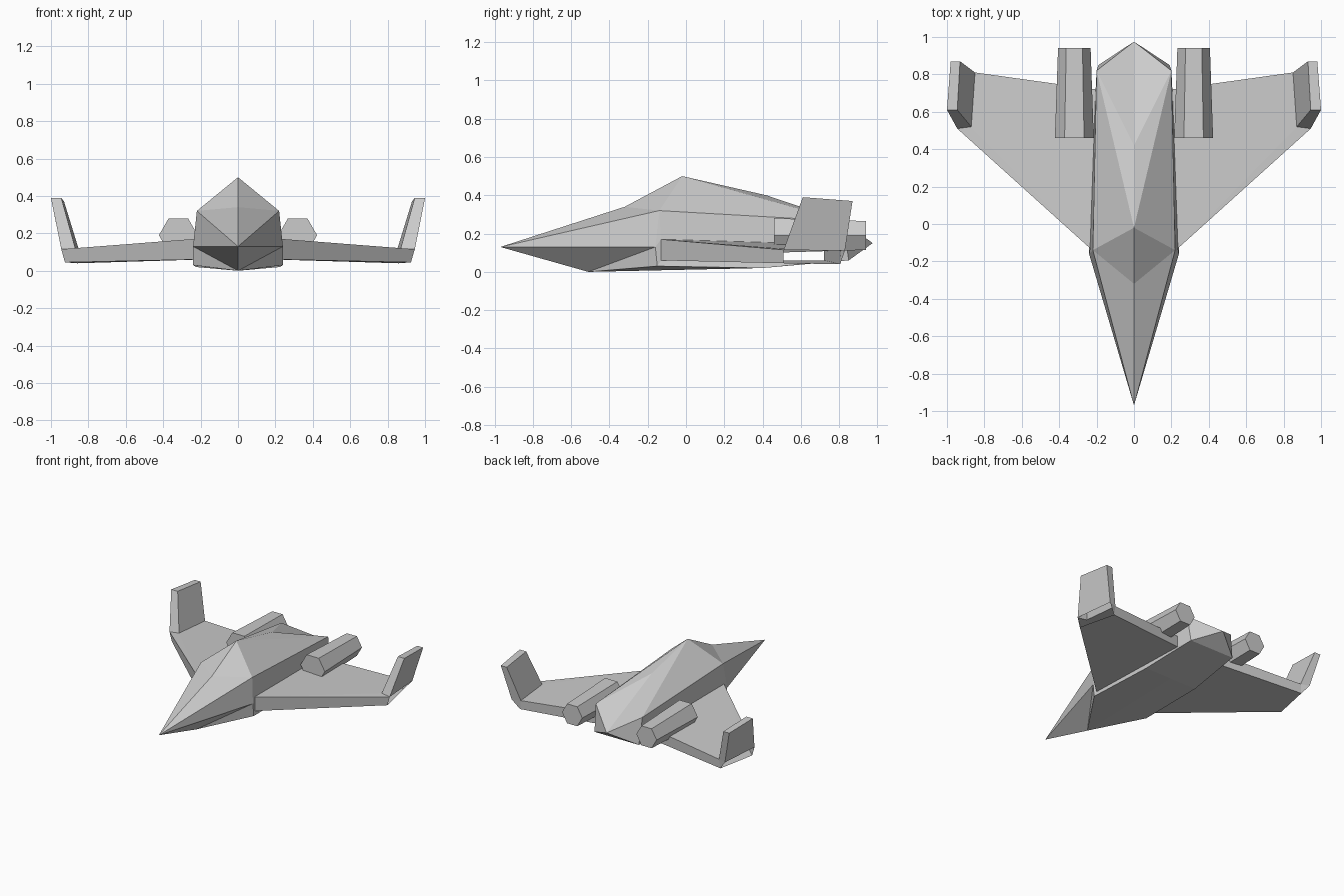
import bpy, bmesh
from math import cos, sin, tau

cube = bpy.data.objects.get("Cube")
if cube:
    bpy.data.objects.remove(cube, do_unlink=True)

GREY = (0.6, 0.6, 0.6, 1.0)
grey = bpy.data.materials.new("hull grey")
grey.use_nodes = True
grey.diffuse_color = GREY
grey.node_tree.nodes["Principled BSDF"].inputs["Base Color"].default_value = GREY


def mirrored_part(name, points, faces):
    """Build the +x half from named corners (first face looks up) and mirror it."""
    bm = bmesh.new()
    used = {key for face in faces for key in face.split()}
    verts = {key: bm.verts.new(co) for key, co in points.items() if key in used}
    made = [bm.faces.new([verts[key] for key in face.split()]) for face in faces]
    bmesh.ops.recalc_face_normals(bm, faces=made)
    made[0].normal_update()
    if made[0].normal.z < 0:
        bmesh.ops.reverse_faces(bm, faces=made)
    mesh = bpy.data.meshes.new(name)
    bm.to_mesh(mesh)
    bm.free()
    mesh.materials.append(grey)
    obj = bpy.data.objects.new(name, mesh)
    bpy.context.collection.objects.link(obj)
    mirror = obj.modifiers.new("mirror", "MIRROR")
    mirror.use_clip = True
    mirror.merge_threshold = 0.001
    return obj


# Wing root corners, shared by the fuselage opening and the wing
root = {
    "root_front_top": (0.235, -0.13, 0.17),
    "root_front_low": (0.235, -0.13, 0.06),
    "root_back_top": (0.205, 0.72, 0.145),
    "root_back_low": (0.205, 0.72, 0.06),
}

# Fuselage: faceted dart with a raised peak, open where the wings join
fuselage = root | {
    "nose": (0, -0.97, 0.13),
    "brow": (0, -0.32, 0.34),
    "peak": (0, -0.02, 0.5),
    "spine": (0, 0.42, 0.4),
    "tail": (0, 0.975, 0.15),
    "tail_keel": (0, 0.85, 0.06),
    "keel_front": (0, -0.51, 0),
    "keel_back": (0, 0.4, 0.02),
    "shoulder": (0.22, -0.14, 0.32),
    "chine": (0.24, -0.16, 0.13),
    "belly_front": (0.24, -0.15, 0.03),
    "belly_back": (0.225, 0.4, 0.02),
    "tail_top": (0.2, 0.82, 0.265),
    "tail_low": (0.19, 0.85, 0.06),
}
mirrored_part("fuselage", fuselage, [
    "peak shoulder tail_top",
    "brow shoulder peak",
    "nose shoulder brow",
    "nose chine shoulder",
    "peak tail_top spine",
    "spine tail_top tail",
    "tail tail_top tail_low",
    "tail tail_low tail_keel",
    "nose keel_front chine",
    "keel_front belly_front chine",
    "keel_front keel_back belly_back belly_front",
    "keel_back tail_keel tail_low belly_back",
    "shoulder chine root_front_top",
    "chine belly_front root_front_low root_front_top",
    "shoulder root_front_top root_back_top tail_top",
    "belly_front belly_back root_back_low root_front_low",
    "belly_back tail_low root_back_low",
    "root_back_top root_back_low tail_low tail_top",
])

# Wing tip corners, shared by the wing and the winglet
tip = {
    "outer_front": (0.945, 0.51, 0.115),
    "inner_front": (0.87, 0.52, 0.12),
    "inner_back": (0.85, 0.81, 0.11),
    "outer_back": (0.915, 0.83, 0.11),
}

# Swept wings, open at the tip below the winglet
wing = root | tip | {
    "low_front": (0.925, 0.51, 0.045),
    "low_back": (0.86, 0.805, 0.04),
}
mirrored_part("wings", wing, [
    "root_front_top inner_front inner_back root_back_top",
    "root_front_top outer_front inner_front",
    "root_front_top root_front_low low_front outer_front",
    "root_front_low root_back_low low_back low_front",
    "root_back_top inner_back low_back root_back_low",
    "inner_back outer_back low_back",
])

# Winglets, leaning outward and back
winglet = tip | {
    "top_outer_front": (1, 0.61, 0.39),
    "top_inner_front": (0.945, 0.61, 0.39),
    "top_inner_back": (0.93, 0.87, 0.37),
    "top_outer_back": (0.98, 0.87, 0.37),
}
corners = ["outer_front", "inner_front", "inner_back", "outer_back"]
sides = [f"{a} {b} top_{b} top_{a}" for a, b in zip(corners, corners[1:] + corners[:1])]
mirrored_part("winglets", winglet, [" ".join("top_" + c for c in corners)] + sides)

# Engines: six-sided tapered pods lying on the wings
SIDES = 6
pod = {}
for end, y, radius in (("front", 0.46, 0.104), ("back", 0.94, 0.087)):
    for i in range(SIDES):
        a = tau * i / SIDES
        pod[f"{end}{i}"] = (0.319 + radius * cos(a), y, 0.19 + radius * sin(a))
# Start at the flat top side so that the first face looks up
order = [(i + 1) % SIDES for i in range(SIDES)]
walls = [f"front{i} front{(i + 1) % SIDES} back{(i + 1) % SIDES} back{i}" for i in order]
caps = [" ".join(f"{end}{i}" for i in range(SIDES)) for end in ("front", "back")]
mirrored_part("engines", pod, walls + caps)
